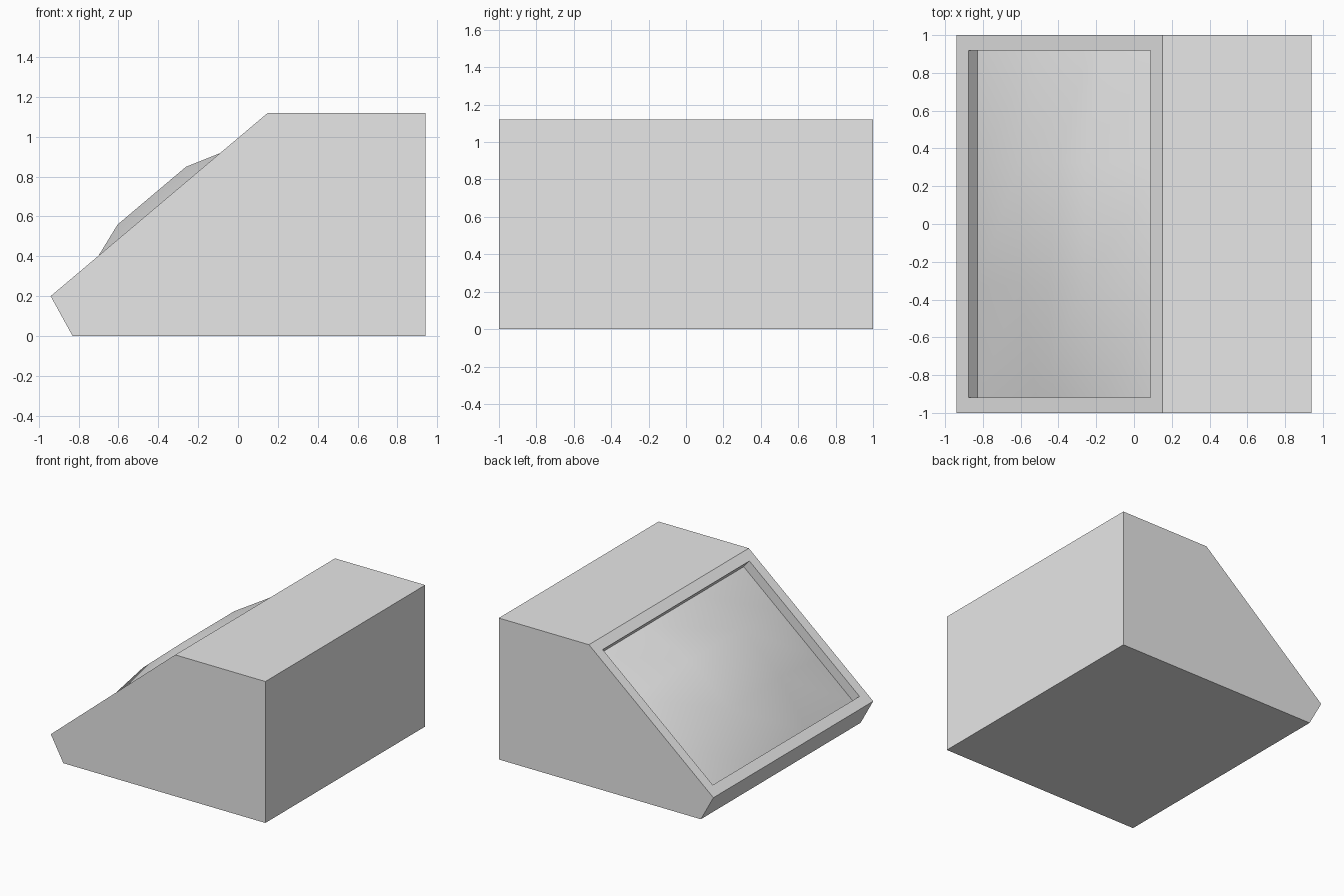
import bpy
import bmesh
from mathutils import Matrix, Vector

cube = bpy.data.objects.get("Cube")
if cube:
    bpy.data.objects.remove(cube, do_unlink=True)

# Side profile in x and z; the last two points bound the sloping face
PROFILE = [(-0.83, 0), (0.94, 0), (0.94, 1.12), (0.15, 1.12), (-0.94, 0.2)]
HALF_WIDTH = 1.0
BORDER = 0.082
RECESS = 0.077
BULGE = 0.135

grey = bpy.data.materials.new("light_grey")
grey.use_nodes = True
colour = (0.8, 0.8, 0.8, 1)
grey.diffuse_color = colour
grey.node_tree.nodes["Principled BSDF"].inputs["Base Color"].default_value = colour

# Local axes of the slope
low = Vector((PROFILE[4][0], 0, PROFILE[4][1]))
high = Vector((PROFILE[3][0], 0, PROFILE[3][1]))
along = (high - low).normalized()
across = Vector((0, 1, 0))
outward = along.cross(across)


def add_object(name, bm):
    mesh = bpy.data.meshes.new(name)
    bm.to_mesh(mesh)
    bm.free()
    mesh.materials.append(grey)
    obj = bpy.data.objects.new(name, mesh)
    bpy.context.collection.objects.link(obj)
    return obj


# Cabinet: extruded profile with a rectangular recess in its slope
bm = bmesh.new()
side = bm.faces.new([bm.verts.new((x, -HALF_WIDTH, z)) for x, z in PROFILE])
ext = bmesh.ops.extrude_face_region(bm, geom=[side], use_keep_orig=True)
bmesh.ops.translate(bm, vec=across * 2 * HALF_WIDTH,
                    verts=[g for g in ext["geom"] if isinstance(g, bmesh.types.BMVert)])
bmesh.ops.recalc_face_normals(bm, faces=bm.faces[:])
slope = max(bm.faces, key=lambda f: f.normal.dot(outward))
bmesh.ops.inset_individual(bm, faces=[slope], thickness=BORDER, use_even_offset=True)
rim = slope.edges[:]
bmesh.ops.delete(bm, geom=[slope], context='FACES_ONLY')
walls = bmesh.ops.extrude_edge_only(bm, edges=rim)
bmesh.ops.translate(bm, vec=-outward * RECESS,
                    verts=[g for g in walls["geom"] if isinstance(g, bmesh.types.BMVert)])
bmesh.ops.recalc_face_normals(bm, faces=bm.faces[:])
add_object("cabinet", bm)

# Screen: coarse bulging panel that fills the recess
length = (high - low).length - 2 * BORDER
width = 2 * (HALF_WIDTH - BORDER)
bm = bmesh.new()
bmesh.ops.create_grid(bm, x_segments=3, y_segments=3, size=0.5)
for v in bm.verts:
    inner = [abs(c) < 0.3 for c in v.co.xy]
    for axis in (0, 1):
        v.co[axis] *= (1.067 if inner[axis] else 1) * (length, width)[axis]
    v.co.z = BULGE if all(inner) else 0
centre = (low + high) / 2 - outward * RECESS
frame = Matrix((along, across, outward)).transposed().to_4x4()
bm.transform(Matrix.Translation(centre) @ frame)
for f in bm.faces:
    f.smooth = True
add_object("screen", bm)
